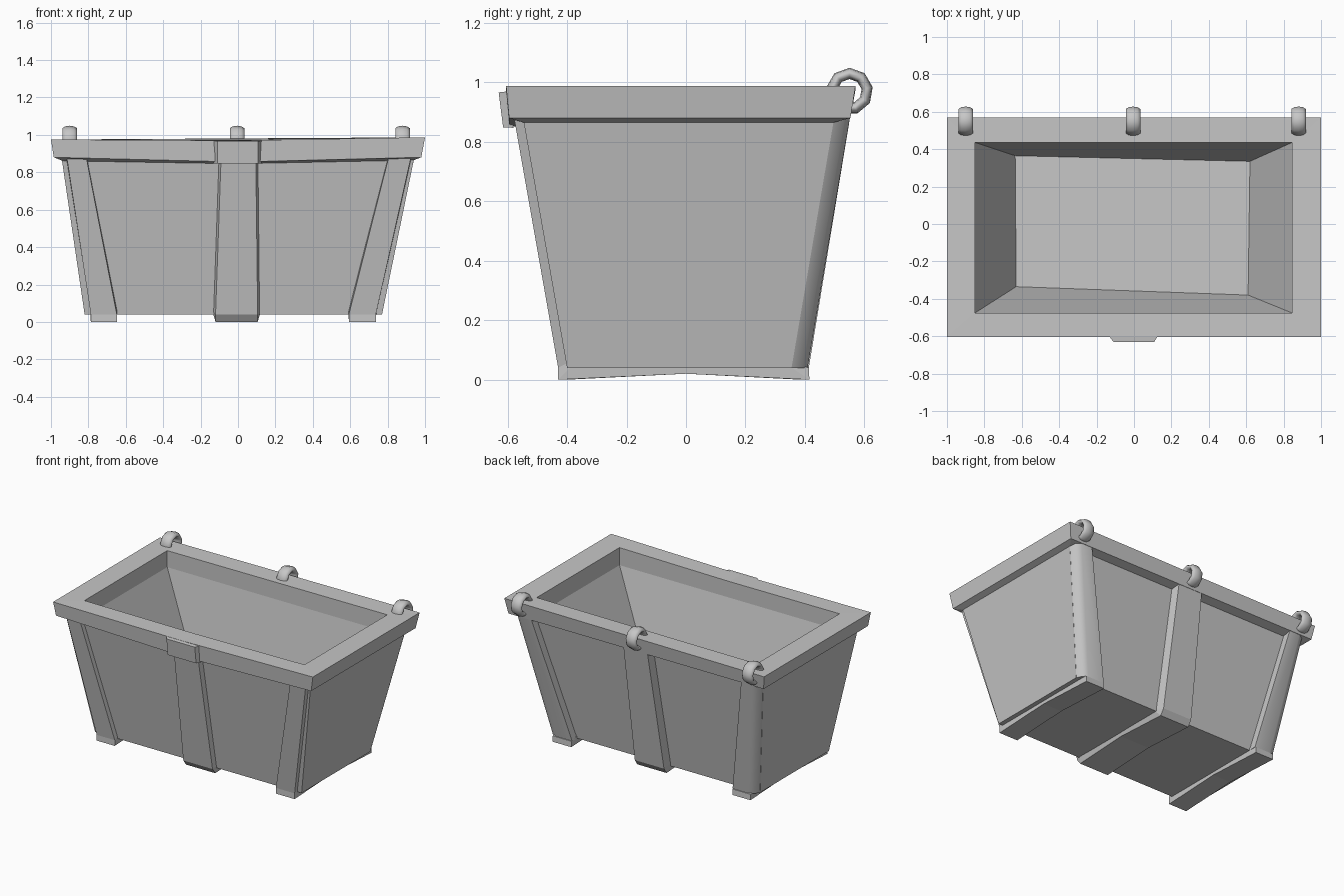
import bpy, bmesh, math

if "Cube" in bpy.data.objects:
    bpy.data.objects.remove(bpy.data.objects["Cube"])

grey = bpy.data.materials.new("weathered grey")
grey.use_nodes = True
colour = (0.57, 0.57, 0.57, 1)
grey.diffuse_color = colour
grey.node_tree.nodes["Principled BSDF"].inputs["Base Color"].default_value = colour


def loft(name, loops, closed=False, open_top=False, smooth=0):
    """Bridge loops of equal length; cap the ends unless the strip is closed."""
    bm = bmesh.new()
    rings = [[bm.verts.new(p) for p in loop] for loop in loops]
    n = len(rings[0])
    pairs = list(zip(rings, rings[1:]))
    if closed:
        pairs.append((rings[-1], rings[0]))
    else:
        bm.faces.new(rings[0])
        if not open_top:
            bm.faces.new(rings[-1])
    for a, b in pairs:
        for i in range(n):
            j = (i + 1) % n
            bm.faces.new((a[i], a[j], b[j], b[i]))
    bmesh.ops.recalc_face_normals(bm, faces=bm.faces)
    mesh = bpy.data.meshes.new(name)
    bm.to_mesh(mesh)
    bm.free()
    obj = bpy.data.objects.new(name, mesh)
    bpy.context.collection.objects.link(obj)
    mesh.materials.append(grey)
    if smooth:
        bpy.ops.object.select_all(action="DESELECT")
        obj.select_set(True)
        bpy.context.view_layer.objects.active = obj
        bpy.ops.object.shade_smooth_by_angle(angle=math.radians(smooth))


def rect(x0, x1, y0, y1, z):
    return [(x0, y0, z), (x1, y0, z), (x1, y1, z), (x0, y1, z)]


# Tapered outer shell, open under the rim; the back panel sits behind its posts
loft("tub_shell", [
    rect(-0.82, 0.77, -0.40, 0.355, 0.04),
    rect(-0.945, 0.945, -0.55, 0.50, 0.89),
], open_top=True)

# Inner basin with a slightly skewed floor
floor_z = 0.38
loft("basin", [
    rect(-0.68, 0.66, -0.40, 0.38, floor_z - 0.05),
    rect(-0.90, 0.89, -0.51, 0.47, 0.875),
    rect(-0.851, 0.846, -0.476, 0.436, 0.862),
    [(-0.63, -0.335, floor_z), (0.61, -0.38, floor_z),
     (0.62, 0.335, floor_z), (-0.635, 0.365, floor_z)],
])


# Heavy rim, a little crooked, sagging at the middle of the front
def rim_loop(x0, x1, y0, y1, z_left, z_mid, z_right):
    return [(x0, y0, z_left), (0, y0, z_mid), (x1, y0, z_right),
            (x1, y1, z_right), (x0, y1, z_left)]


loft("rim", [
    rim_loop(-0.85, 0.845, -0.475, 0.435, 0.86, 0.86, 0.86),
    rim_loop(-0.935, 0.935, -0.54, 0.49, 0.86, 0.845, 0.863),
    rim_loop(-0.985, 0.98, -0.595, 0.553, 0.88, 0.855, 0.88),
    rim_loop(-1, 1, -0.605, 0.57, 0.975, 0.97, 0.987),
    rim_loop(-0.85, 0.845, -0.475, 0.435, 0.975, 0.972, 0.982),
], closed=True)


# Straps run down the front and under the floor; the middle one climbs the back
def strap(name, bottom, top, bevel, undercut, climbs_back):
    (b0, b1), (t0, t1) = bottom, top

    def section(y_in, y_out, z_in, z_out, x0, x1):
        return [(x0, y_in, z_in), (x1, y_in, z_in),
                (x1 - bevel, y_out, z_out), (x0 + bevel, y_out, z_out)]
    sections = [
        section(-0.54, -0.58, 0.89, 0.89, t0, t1),
        section(-0.39, -0.43, 0.06, 0.04, b0, b1),
        section(-0.38, -0.43 + undercut, 0.05, 0.0, b0, b1),
        section(0, 0, 0.05, 0.02, b0, b1),
        section(0.34, 0.415 - undercut, 0.05, 0.0, b0, b1),
        section(0.345, 0.413, 0.06, 0.04, b0, b1),
    ]
    if climbs_back:
        sections.append(section(0.48, 0.553, 0.89, 0.89, t0, t1))
    loft(name, sections)


strap("middle_strap", (-0.135, 0.12), (-0.105, 0.11), 0.015, 0.03, True)
strap("right_strap", (-0.79, -0.645), (-0.92, -0.81), 0.003, 0, False)
strap("left_strap", (0.59, 0.74), (0.805, 0.93), 0.003, 0, False)


# Rounded posts standing proud of the back panel at the rear corners
def corner_post(name, inner, outer, inner_top, outer_top):
    s = 1 if outer > inner else -1

    def section(xi, xo, y, z):
        return [(xi, y - 0.07, z), (xi, y, z), (xo - s * 0.055, y, z),
                (xo - s * 0.02, y - 0.016, z), (xo - s * 0.001, y - 0.055, z),
                (xo - s * 0.04, y - 0.07, z)]
    loft(name, [section(inner, outer, 0.409, 0.04),
                section(inner_top, outer_top, 0.551, 0.88)], smooth=65)


corner_post("rear_right_post", -0.645, -0.82, -0.81, -0.944)
corner_post("rear_left_post", 0.59, 0.77, 0.805, 0.944)

# Bevelled clasp over the front of the rim
loft("front_clasp", [
    [(-0.13, -0.604, 0.969), (0.125, -0.604, 0.969),
     (0.125, -0.58, 0.847), (-0.13, -0.58, 0.847)],
    [(-0.11, -0.63, 0.966), (0.108, -0.63, 0.966),
     (0.108, -0.615, 0.848), (-0.11, -0.615, 0.848)],
])


# Wide rings threaded through the rear rim
def ring(name, x, steps=9, sides=10):
    loops = []
    for i in range(steps):
        a = math.tau * (i + 0.25) / steps
        loop = []
        for k in range(sides):
            b = math.tau * k / sides
            r = 0.06 + 0.019 * math.cos(b)
            loop.append((x + 0.041 * math.sin(b),
                         0.55 + r * math.cos(a),
                         0.97 + r * math.sin(a)))
        loops.append(loop)
    loft(name, loops, closed=True, smooth=80)


for name, x in (("right_ring", -0.9), ("middle_ring", -0.005), ("left_ring", 0.88)):
    ring(name, x)
